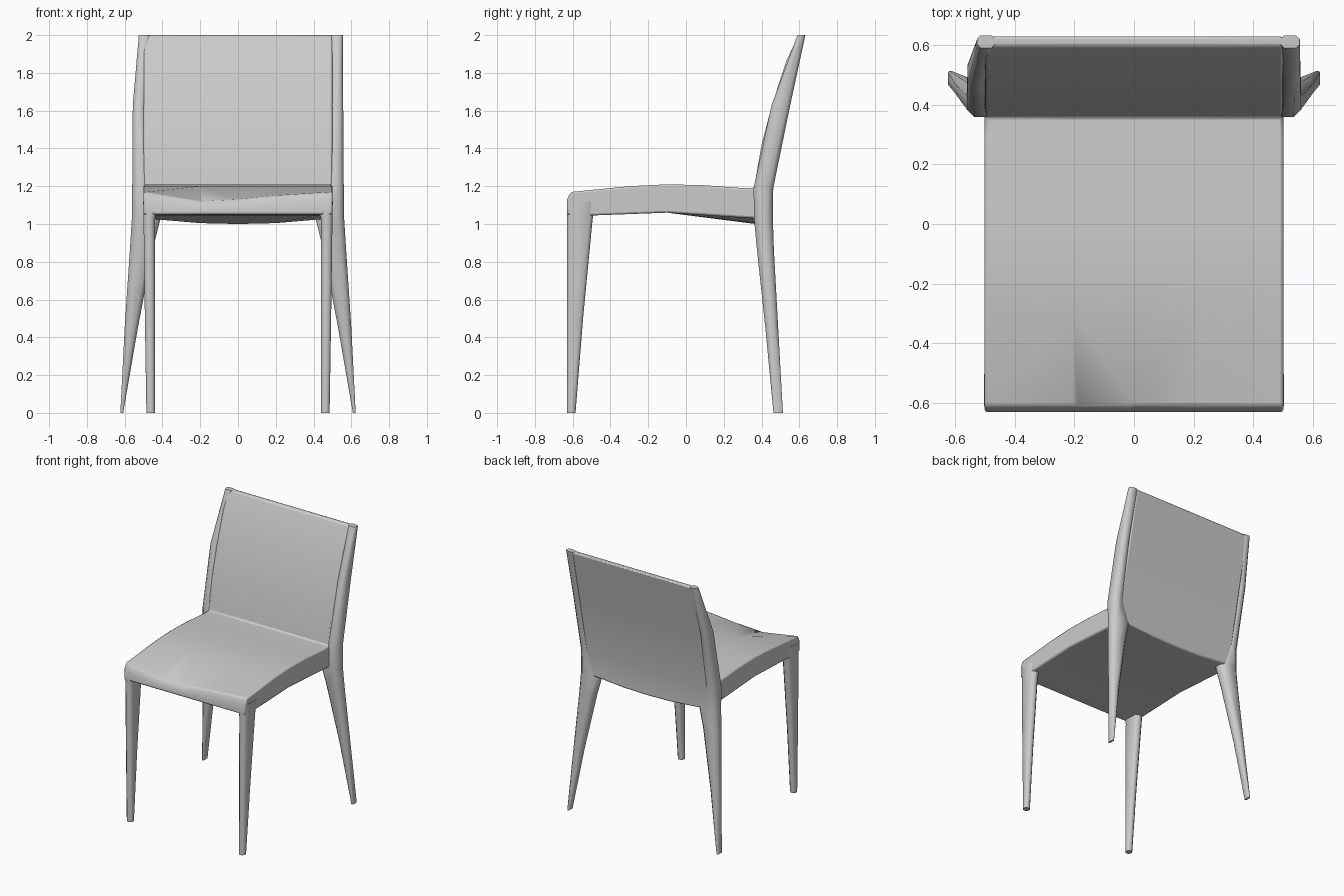
import bpy, bmesh, math

if "Cube" in bpy.data.objects:
    bpy.data.objects.remove(bpy.data.objects["Cube"])


def finish(name, bm):
    bmesh.ops.recalc_face_normals(bm, faces=bm.faces)
    mesh = bpy.data.meshes.new(name)
    bm.to_mesh(mesh)
    bm.free()
    obj = bpy.data.objects.new(name, mesh)
    bpy.context.collection.objects.link(obj)
    bpy.ops.object.select_all(action='DESELECT')
    obj.select_set(True)
    bpy.context.view_layer.objects.active = obj
    bpy.ops.object.shade_smooth_by_angle(angle=math.radians(50))
    return obj


def bridge(name, rings):
    """Skin a list of equal-length point rings and cap both ends."""
    bm = bmesh.new()
    loops = [[bm.verts.new(p) for p in ring] for ring in rings]
    n = len(loops[0])
    for a, b in zip(loops, loops[1:]):
        for i in range(n):
            j = (i + 1) % n
            bm.faces.new((a[i], a[j], b[j], b[i]))
    bm.faces.new(loops[0])
    bm.faces.new(loops[-1])
    return finish(name, bm)


def section(z, x0, x1, y0, y1, side):
    """Rectangle with chamfered corners at height z."""
    c = 0.28 * min(x1 - x0, y1 - y0)
    pts = [(x0 + c, y0), (x1 - c, y0), (x1, y0 + c), (x1, y1 - c),
           (x1 - c, y1), (x0 + c, y1), (x0, y1 - c), (x0, y0 + c)]
    return [(side * x, y, z) for x, y in pts]


# Seat and backrest: one side profile (y, z) swept across the width
front = [(-0.63, 1.05), (-0.63, 1.13), (-0.61, 1.17)]
top = [(-0.30, 1.20), (-0.10, 1.21), (0.10, 1.205), (0.30, 1.19), (0.36, 1.19)]
back = [(0.40, 1.42), (0.455, 1.63), (0.53, 1.86), (0.595, 2.0),
        (0.63, 2.0), (0.55, 1.63), (0.46, 1.19)]
under = [(0.46, 1.03), (0.37, 1.03), (-0.10, 1.06), (-0.50, 1.045)]

slices = []
for x, dip in ((-0.5, 0), (-0.2, 0.05), (0, 0.04), (0.2, 0.02), (0.5, 0)):
    sag = 0.03 * (1 - (x / 0.5) ** 2)
    ring = [(x, *front[0])]
    ring += [(x, y, z - dip) for y, z in front[1:]]
    ring += [(x, y, z) for y, z in top + back]
    ring += [(x, y, z - sag) for y, z in under[:2]]
    ring += [(x, y, z) for y, z in under[2:]]
    slices.append(ring)
shell = bridge("seat_and_backrest", slices)
bevel = shell.modifiers.new("soft_edges", 'BEVEL')
bevel.width = 0.01
bevel.segments = 2
bevel.limit_method = 'ANGLE'
bevel.angle_limit = math.radians(50)

# Front legs, and rear legs that continue upward as backrest posts
front_leg = [(0.0, 0.44, 0.485, -0.63, -0.585),
             (0.5, 0.44, 0.493, -0.63, -0.545),
             (1.02, 0.44, 0.50, -0.63, -0.495),
             (1.12, 0.42, 0.502, -0.63, -0.48)]
rear_leg = [(0.0, 0.608, 0.623, 0.463, 0.513),
            (0.45, 0.53, 0.60, 0.42, 0.488),
            (0.87, 0.45, 0.572, 0.375, 0.465),
            (1.03, 0.41, 0.562, 0.36, 0.46),
            (1.19, 0.47, 0.56, 0.358, 0.462),
            (1.63, 0.49, 0.557, 0.453, 0.552)]
for side, word, x_in, x_out in ((-1, "left", 0.465, 0.525), (1, "right", 0.49, 0.555)):
    bridge("front_leg_" + word, [section(*s, side) for s in front_leg])
    post = rear_leg + [(2.0, x_in, x_out, 0.59, 0.632)]
    bridge("rear_leg_and_post_" + word, [section(*s, side) for s in post])
